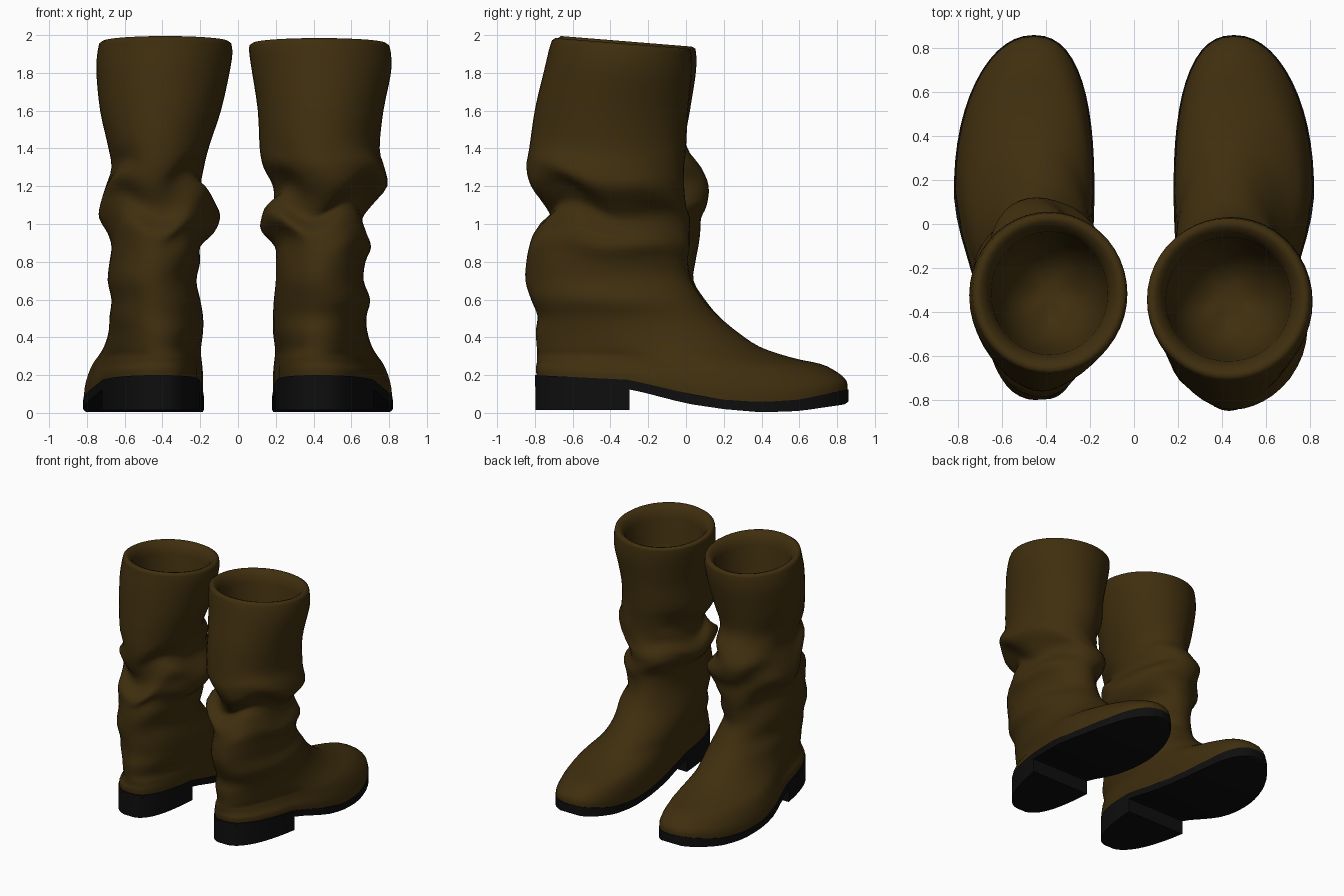
import bpy, bmesh, math

if "Cube" in bpy.data.objects:
    bpy.data.objects.remove(bpy.data.objects["Cube"])

def material(name, rgb):
    m = bpy.data.materials.new(name)
    m.diffuse_color = (*rgb, 1)
    m.use_nodes = True
    m.node_tree.nodes["Principled BSDF"].inputs["Base Color"].default_value = m.diffuse_color
    return m

LEATHER = material("brown leather", (0.050, 0.028, 0.0045))
RUBBER = material("black rubber", (0.0045, 0.0045, 0.0045))
N = 44  # points per ring

def curve(pts, y):
    """Piecewise linear height along the foot."""
    for (a, za), (b, zb) in zip(pts, pts[1:]):
        if y <= b:
            t = max(0, (y - a) / (b - a))
            return za + (zb - za) * t
    return pts[-1][1]

SOLE_TOP = [(-.8, .2), (-.3, .175), (0, .105), (.2, .07), (.4, .057), (.6, .07), (.86, .125)]
SOLE_BOTTOM = [(-.8, .14), (-.29, .125), (0, .05), (.2, .02), (.4, .003), (.6, .01), (.84, .045), (.86, .06)]

def heel_taper(y, yc):
    """0 at the ball of the foot, 1 at the heel."""
    t = max(0, min(1, (yc - y) / .5))
    return t * t * (3 - 2 * t)

def finish(name, bm, mat, angle):
    bmesh.ops.remove_doubles(bm, verts=bm.verts, dist=1e-5)
    bmesh.ops.recalc_face_normals(bm, faces=bm.faces)
    me = bpy.data.meshes.new(name)
    bm.to_mesh(me)
    bm.free()
    me.materials.append(mat)
    ob = bpy.data.objects.new(name, me)
    bpy.context.collection.objects.link(ob)
    bpy.ops.object.select_all(action='DESELECT')
    ob.select_set(True)
    bpy.context.view_layer.objects.active = ob
    bpy.ops.object.shade_smooth_by_angle(angle=math.radians(angle))
    return ob

# Foot rings, right boot: z, sole-following, back y, front y, left x, right x, widest y, roundness, bend
FOOT = [
    (.055, 1.0, -.79, .855, .185, .815, .15, 2.5, 1),
    (.12, .85, -.795, .85, .185, .812, .15, 2.5, 1),
    (.19, .55, -.79, .80, .185, .795, .14, 2.4, 1),
    (.25, .35, -.79, .71, .19, .77, .10, 2.3, .9),
    (.295, .15, -.79, .55, .195, .74, .02, 2.2, .7),
    (.35, 0, -.79, .39, .195, .71, -.08, 2.1, .4),
    (.43, 0, -.795, .27, .185, .685, -.18, 2.1, .2),
    (.51, 0, -.785, .175, .185, .68, -.26, 2.05, 0)]
# Slouched shafts: z, back y, front y, left x, right x
SHAFT = {
    1: [(.6, -.82, .09, .19, .70), (.7, -.85, .03, .20, .665), (.8, -.845, .01, .20, .675),
        (.88, -.83, .02, .195, .705), (.96, -.80, .02, .125, .675), (1.03, -.72, .02, .125, .66),
        (1.1, -.75, .0, .185, .71), (1.2, -.82, -.01, .185, .79), (1.3, -.845, -.01, .135, .775),
        (1.4, -.83, .0, .115, .75), (1.6, -.80, .01, .105, .77), (1.8, -.75, .03, .075, .81),
        (1.9, -.725, .03, .06, .81), (1.945, -.71, .025, .06, .80)],
    -1: [(.6, -.79, .10, -.67, -.20), (.7, -.80, .04, -.69, -.22), (.8, -.80, .05, -.68, -.20),
         (.88, -.79, .065, -.67, -.20), (.95, -.78, .075, -.69, -.13), (1.03, -.71, .08, -.735, -.095),
         (1.1, -.70, .11, -.73, -.115), (1.2, -.74, .12, -.70, -.19), (1.3, -.76, .08, -.67, -.18),
         (1.42, -.76, .0, -.69, -.15), (1.6, -.74, .02, -.73, -.09), (1.8, -.71, .05, -.75, -.045),
         (1.9, -.69, .055, -.745, -.03), (1.955, -.68, .05, -.735, -.035)]}

def resample(rows, steps=3):
    """Smooth in-between rings (Catmull-Rom)."""
    out = []
    for i in range(len(rows) - 1):
        q = [rows[max(0, min(len(rows) - 1, i + k))] for k in (-1, 0, 1, 2)]
        for s in range(steps):
            t = s / steps
            out.append([.5 * (2 * b + (c - a) * t + (2 * a - 5 * b + 4 * c - d) * t * t
                              + (3 * b - a - 3 * c + d) * t ** 3) for a, b, c, d in zip(*q)])
    return out + [list(rows[-1])]

def ring(row, side, inset=0):
    z, follow, yb, yf, xl, xr, yc, p, bend = row
    pts = []
    slouch = math.exp(-((z - 1.05) / .28) ** 2)
    for i in range(N):
        a = 2 * math.pi * i / N
        c, s = math.cos(a), math.sin(a)
        q = max(2, p - .3) if s > 0 else p  # toe is more pointed than the heel
        u = math.copysign(abs(c) ** (2 / q), c)
        v = math.copysign(abs(s) ** (2 / q), s)
        # diagonal creases between the front, back and sides
        diag = math.sin(2 * a) ** 2
        w = .02 * slouch * diag * math.sin(z * 22 + 3 * a * side) - inset
        y = yc + v * ((yf - yc if v > 0 else yc - yb) + w)
        taper = bend * heel_taper(y, yc)
        half = (xr - xl) / 2 + w - .045 * taper
        x = (xl + xr) / 2 + u * half - side * (bend * .045 * v * v + .03 * taper)
        lift = .09 * slouch * diag * (1 if s < 0 else .4)
        tilt = max(0, z - 1.5) * .06 * v  # mouth dips at the front
        pts.append((x, y, z + follow * (curve(SOLE_TOP, y) - .065) - tilt + lift))
    return pts

def upper(name, side):
    rows = []
    for z, f, yb, yf, xl, xr, yc, p, b in FOOT:
        if side < 0:
            xl, xr = -xr, -xl
        rows.append((z, f, yb, yf, xl, xr, yc, p, b))
    for z, yb, yf, xl, xr in SHAFT[side]:
        rows.append((z, 0, yb, yf, xl, xr, (yb + yf) / 2, 2, 0))
    rings = [ring(r, side) for r in resample(rows)]
    # rolled rim and bowl-shaped lining
    top = rows[-1]
    for dz, inset in ((.012, .018), (.005, .04), (-.03, .068), (-.08, .085),
                      (-.25, .10), (-.42, .15), (-.52, .23), (-.55, .30)):
        rings.append(ring((top[0] + dz,) + top[1:], side, inset))
    bm = bmesh.new()
    vs = [[bm.verts.new(p) for p in r] for r in rings]
    for a, b in zip(vs, vs[1:]):
        for i in range(N):
            j = (i + 1) % N
            bm.faces.new((a[i], a[j], b[j], b[i]))
    bm.faces.new(vs[-1])
    finish(name, bm, LEATHER, 70)

def slab(name, side, y0, y1, top, bottom):
    """Foot-shaped slab built from cross strips between y0 and y1."""
    bm = bmesh.new()
    prev = None
    n = 30
    for i in range(n + 1):
        y = (y0 + y1) / 2 - (y1 - y0) / 2 * math.cos(math.pi * i / n)
        v = (y - .15) / (.71 if y > .15 else .95)
        p = 2.2 if y > .15 else 2.5
        taper = heel_taper(y, .15)
        half = (.318 - .045 * taper) * max(0, 1 - abs(v) ** p) ** (1 / p) + .002
        cx = side * (.5 - .045 * v * v - .03 * taper)
        zt, zb = top(y), bottom(y)
        q = [bm.verts.new(p) for p in ((cx - half, y, zb), (cx + half, y, zb), (cx + half, y, zt), (cx - half, y, zt))]
        if prev:
            for k in range(4):
                m = (k + 1) % 4
                bm.faces.new((prev[k], prev[m], q[m], q[k]))
        else:
            bm.faces.new(q)
        prev = q
    bm.faces.new(prev)
    finish(name, bm, RUBBER, 40)

for side, label in ((1, "right"), (-1, "left")):
    upper(label + "_boot_upper", side)
    slab(label + "_sole", side, -.80, .86, lambda y: curve(SOLE_TOP, y), lambda y: curve(SOLE_BOTTOM, y))
    # heel block under the sole
    slab(label + "_heel", side, -.797, -.30, lambda y: curve(SOLE_TOP, y) - .02, lambda y: .015)
